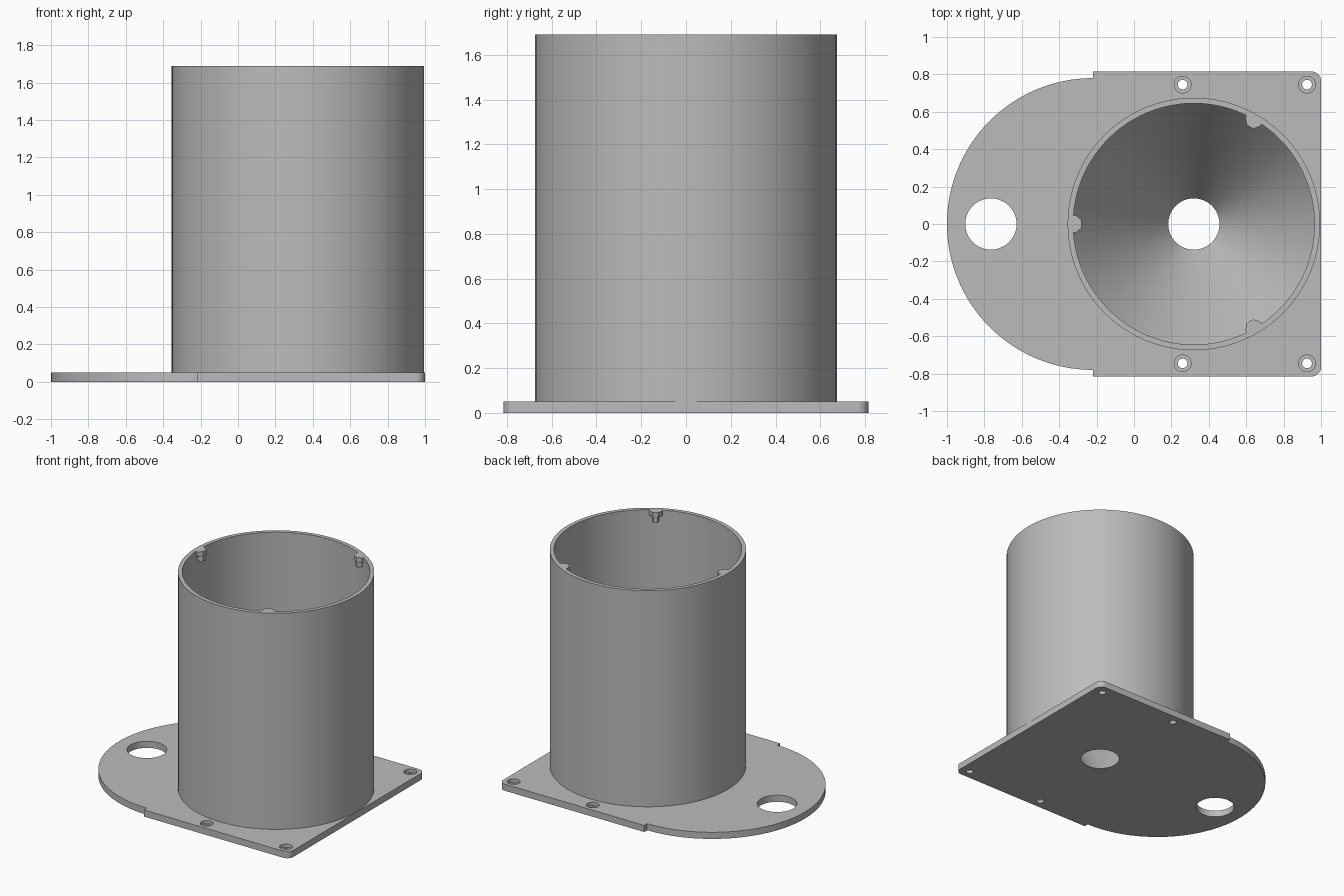
import bpy, bmesh
from math import pi, sin, cos, radians

if "Cube" in bpy.data.objects:
    bpy.data.objects.remove(bpy.data.objects["Cube"], do_unlink=True)

SEG = 96
AXIS_X, HEIGHT, PLATE_T = 0.32, 1.69, 0.05
OUTER_R, INNER_R, HOLE_R, FUNNEL_TOP = 0.675, 0.645, 0.137, 0.72
SLOPE = (INNER_R - HOLE_R) / FUNNEL_TOP

grey = bpy.data.materials.new("plain_grey")
grey.use_nodes = True
colour = (0.5, 0.5, 0.5, 1)
grey.diffuse_color = colour
grey.node_tree.nodes["Principled BSDF"].inputs["Base Color"].default_value = colour


def finish(bm, name):
    bmesh.ops.recalc_face_normals(bm, faces=bm.faces[:])
    mesh = bpy.data.meshes.new(name)
    bm.to_mesh(mesh)
    bm.free()
    mesh.materials.append(grey)
    obj = bpy.data.objects.new(name, mesh)
    bpy.context.collection.objects.link(obj)
    return obj


def activate(obj):
    bpy.ops.object.select_all(action='DESELECT')
    obj.select_set(True)
    bpy.context.view_layer.objects.active = obj


def lathe(bm, profile, x, y, seg=SEG, capped=True):
    """Spin (radius, z) points around a vertical axis at x, y."""
    rings = [[bm.verts.new((x + r * cos(2 * pi * i / seg), y + r * sin(2 * pi * i / seg), z))
              for i in range(seg)] for r, z in profile]
    for a, b in zip(rings, rings[1:]):
        for i in range(seg):
            j = (i + 1) % seg
            bm.faces.new((a[i], a[j], b[j], b[i]))
    if capped:
        bm.faces.new(rings[0])
        bm.faces.new(rings[-1])


def prism(bm, outline, z0, z1):
    """Extrude an (x, y) outline from z0 up to z1."""
    face = bm.faces.new([bm.verts.new((x, y, z0)) for x, y in outline])
    top = bmesh.ops.extrude_face_region(bm, geom=[face])["geom"]
    bmesh.ops.translate(bm, vec=(0, 0, z1 - z0),
                        verts=[v for v in top if isinstance(v, bmesh.types.BMVert)])


def arc(cx, cy, r, start, end, steps):
    return [(cx + r * cos(radians(start + (end - start) * i / steps)),
             cy + r * sin(radians(start + (end - start) * i / steps))) for i in range(steps + 1)]


# Base plate: half disc joined to a slightly wider rectangle with rounded corners
ROUND_X, ROUND_R, HALF_W, CORNER = -0.22, 0.78, 0.815, 0.05
outline = arc(ROUND_X, 0, ROUND_R, 90, 270, 64)
outline += [(ROUND_X, -HALF_W)]
outline += arc(1 - CORNER, -HALF_W + CORNER, CORNER, -90, 0, 8)
outline += arc(1 - CORNER, HALF_W - CORNER, CORNER, 0, 90, 8)
outline += [(ROUND_X, HALF_W)]
bm = bmesh.new()
prism(bm, outline, 0, PLATE_T)
plate = finish(bm, "base_plate")

# Holes: funnel outlet, side opening and four counterbored screw holes
low, high = -0.02, PLATE_T + 0.02
bm = bmesh.new()
lathe(bm, [(HOLE_R + SLOPE * z, z) for z in (low, high)], AXIS_X, 0)
lathe(bm, [(HOLE_R, low), (HOLE_R, high)], -0.765, 0)
for x in (0.26, 0.925):
    for y in (-0.745, 0.745):
        lathe(bm, [(0.026, low), (0.026, 0.025), (0.045, 0.025), (0.045, high)], x, y, 32)
cutter = finish(bm, "hole_cutter")
cutter.hide_render = True
activate(plate)
cut = plate.modifiers.new("holes", 'BOOLEAN')
cut.operation, cut.solver, cut.object = 'DIFFERENCE', 'EXACT', cutter
bpy.ops.object.modifier_apply(modifier=cut.name)
bpy.data.objects.remove(cutter, do_unlink=True)

# Hopper: straight tube with a funnel floor inside
bm = bmesh.new()
lathe(bm, [(HOLE_R + SLOPE * PLATE_T, PLATE_T), (INNER_R, FUNNEL_TOP), (INNER_R, HEIGHT),
           (OUTER_R, HEIGHT), (OUTER_R, PLATE_T)], AXIS_X, 0, capped=False)
hopper = finish(bm, "hopper_tube")


# Three locking tabs inside the rim, each with a narrow rib below
def tab_outline(angle, root, tip, reach):
    a = radians(angle)
    pts = [(0.655, -root), (0.63, -root), (reach, -tip), (reach, tip), (0.63, root), (0.655, root)]
    return [(AXIS_X + r * cos(a) - t * sin(a), r * sin(a) + t * cos(a)) for r, t in pts]


tabs = []
for name, angle in (("left_back", 60), ("right", 180), ("left_front", 300)):
    bm = bmesh.new()
    prism(bm, tab_outline(angle, 0.046, 0.02, 0.6), HEIGHT - 0.035, HEIGHT)
    prism(bm, tab_outline(angle, 0.022, 0.015, 0.605), HEIGHT - 0.08, HEIGHT - 0.035)
    tabs.append(finish(bm, "rim_tab_" + name))

for obj in (plate, hopper):
    activate(obj)
    bpy.ops.object.shade_smooth_by_angle(angle=radians(30))
